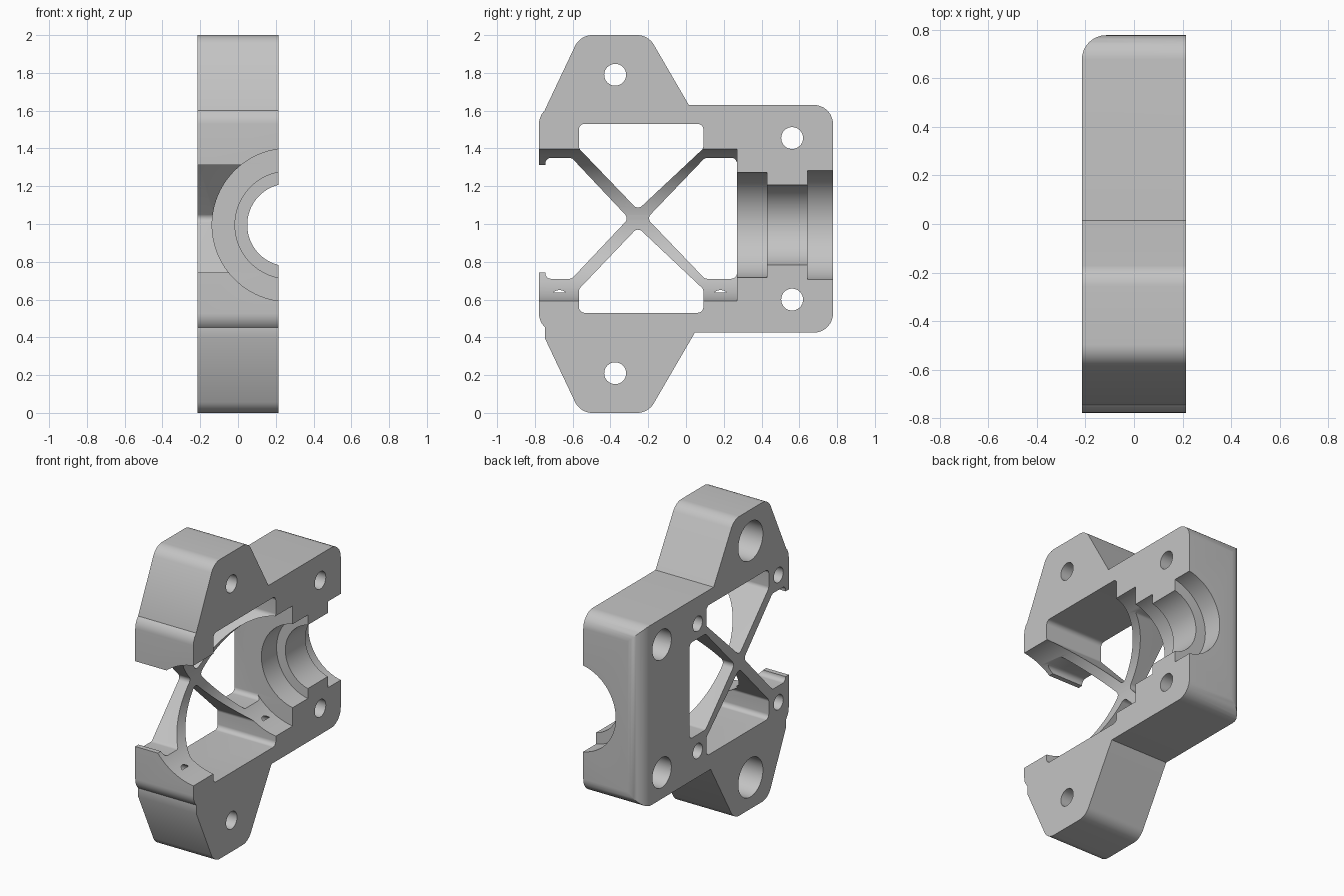
import bpy
import bmesh
from math import sin, cos, pi
from mathutils import Vector

if "Cube" in bpy.data.objects:
    bpy.data.objects.remove(bpy.data.objects["Cube"], do_unlink=True)

HALF = 0.215                 # half thickness along x
BORE_X, BORE_Z = 0.268, 0.995

grey = bpy.data.materials.new("plain grey")
grey.use_nodes = True
colour = (0.55, 0.55, 0.55, 1)
grey.diffuse_color = colour
grey.node_tree.nodes["Principled BSDF"].inputs["Base Color"].default_value = colour


def rounded(points, radii, steps=8):
    """Fillet each corner of a closed 2D outline."""
    out = []
    n = len(points)
    if not isinstance(radii, (list, tuple)):
        radii = [radii] * n
    for i, r in enumerate(radii):
        p = Vector(points[i])
        if r == 0:
            out.append(p)
            continue
        a = (Vector(points[i - 1]) - p).normalized()
        b = (Vector(points[(i + 1) % n]) - p).normalized()
        half = a.angle(b) / 2
        centre = p + (a + b).normalized() * (r / sin(half))
        reach = r * cos(half) / sin(half)
        start, end = p + a * reach - centre, p + b * reach - centre
        for k in range(steps + 1):
            d = start.lerp(end, k / steps)
            out.append(centre + d.normalized() * r)
    return out


def circle(u, v, r, n=64):
    return [(u + r * cos(2 * pi * i / n), v + r * sin(2 * pi * i / n)) for i in range(n)]


def prism(name, outline, axis, lo, hi):
    """Extrude a 2D outline along an axis."""
    place = {"x": lambda u, v, t: (t, u, v),
             "y": lambda u, v, t: (u, t, v),
             "z": lambda u, v, t: (u, v, t)}[axis]
    bm = bmesh.new()
    ends = [[bm.verts.new(place(u, v, t)) for u, v in outline] for t in (lo, hi)]
    n = len(outline)
    for ring in ends:
        bm.faces.new(ring)
    for i in range(n):
        j = (i + 1) % n
        bm.faces.new((ends[0][i], ends[0][j], ends[1][j], ends[1][i]))
    bmesh.ops.recalc_face_normals(bm, faces=bm.faces)
    mesh = bpy.data.meshes.new(name)
    bm.to_mesh(mesh)
    bm.free()
    mesh.materials.append(grey)
    obj = bpy.data.objects.new(name, mesh)
    bpy.context.collection.objects.link(obj)
    return obj


def combine(target, tool, operation):
    tool.hide_render = True
    mod = target.modifiers.new("combine", "BOOLEAN")
    mod.operation = operation
    mod.solver = "EXACT"
    mod.object = tool
    bpy.context.view_layer.objects.active = target
    bpy.ops.object.modifier_apply(modifier=mod.name)
    bpy.data.objects.remove(tool, do_unlink=True)


def cut(outline, axis, lo, hi):
    combine(bracket, prism("cutter", outline, axis, lo, hi), "DIFFERENCE")


# Main block with rounded corners
block = [(-0.778, 0.425), (0.778, 0.425), (0.778, 1.63), (-0.778, 1.63)]
bracket = prism("clamp_half_bracket", rounded(block, 0.1), "x", -HALF, HALF)

# Tapered mounting ears, top and bottom
ear = [(-0.56, 2), (-0.2, 2), (0.047, 1.575), (0.047, 1.5), (-0.747, 1.5), (-0.747, 1.605)]
ear = rounded(ear, [0.1, 0.1, 0, 0, 0, 0])
for flip in (False, True):
    shape = [(y, 2 - z if flip else z) for y, z in ear]
    combine(bracket, prism("ear", shape, "x", -HALF, HALF), "UNION")

# Rounded upright edge at the rear
r = 0.1
ex, ey = -HALF, 0.778
arc = [(ex + r - r * cos(pi / 2 * k / 8), ey - r + r * sin(pi / 2 * k / 8)) for k in range(9)]
cut(arc + [(ex + r, ey + r), (ex - r, ey + r), (ex - r, ey - r)], "z", -0.1, 2.1)

# Stepped bore along y
for radius, start, end in ((0.405, -1, 0.27), (0.284, 0.1, 0.43),
                           (0.219, 0.3, 0.7), (0.293, 0.642, 1)):
    cut(circle(BORE_X, BORE_Z, radius, 96), "y", start, end)

# Four windows that leave the crossed struts
f = 0.03
windows = [
    ([(-0.567, 1.53), (0.092, 1.53), (0.092, 1.4), (-0.255, 1.075), (-0.567, 1.4)], f),
    ([(-0.567, 0.53), (0.092, 0.53), (0.092, 0.655), (-0.255, 0.982), (-0.567, 0.655)], f),
    ([(0.27, 1.35), (0.1, 1.35), (-0.207, 1.03), (0.1, 0.71), (0.27, 0.71)], f),
    ([(-0.9, 1.312), (-0.745, 1.312), (-0.745, 1.35), (-0.605, 1.35), (-0.303, 1.03),
      (-0.605, 0.71), (-0.745, 0.71), (-0.745, 0.742), (-0.9, 0.742)],
     [0, 0, f, f, f, f, f, 0, 0]),
]
for points, radii in windows:
    cut(rounded(points, radii), "x", -0.4, 0.4)

# Through holes with counterbores on the outer face
for y, z, head, depth in ((-0.375, 1.79, 0.13, 0.16), (-0.375, 0.21, 0.13, 0.16),
                          (0.562, 1.455, 0.1, 0.16), (0.562, 0.6, 0.1, 0.16)):
    cut(circle(y, z, 0.058, 32), "x", -0.4, 0.4)
    cut(circle(y, z, head, 48), "x", -0.4, -HALF + depth)

# Blind screw holes around the windows
for y in (-0.67, 0.183):
    for z in (0.6, 1.45):
        cut(circle(y, z, 0.05, 32), "x", -0.4, 0.08)

# Smooth shading with sharp edges kept
bpy.ops.object.select_all(action="DESELECT")
bracket.select_set(True)
bpy.context.view_layer.objects.active = bracket
bpy.ops.object.shade_smooth_by_angle()
